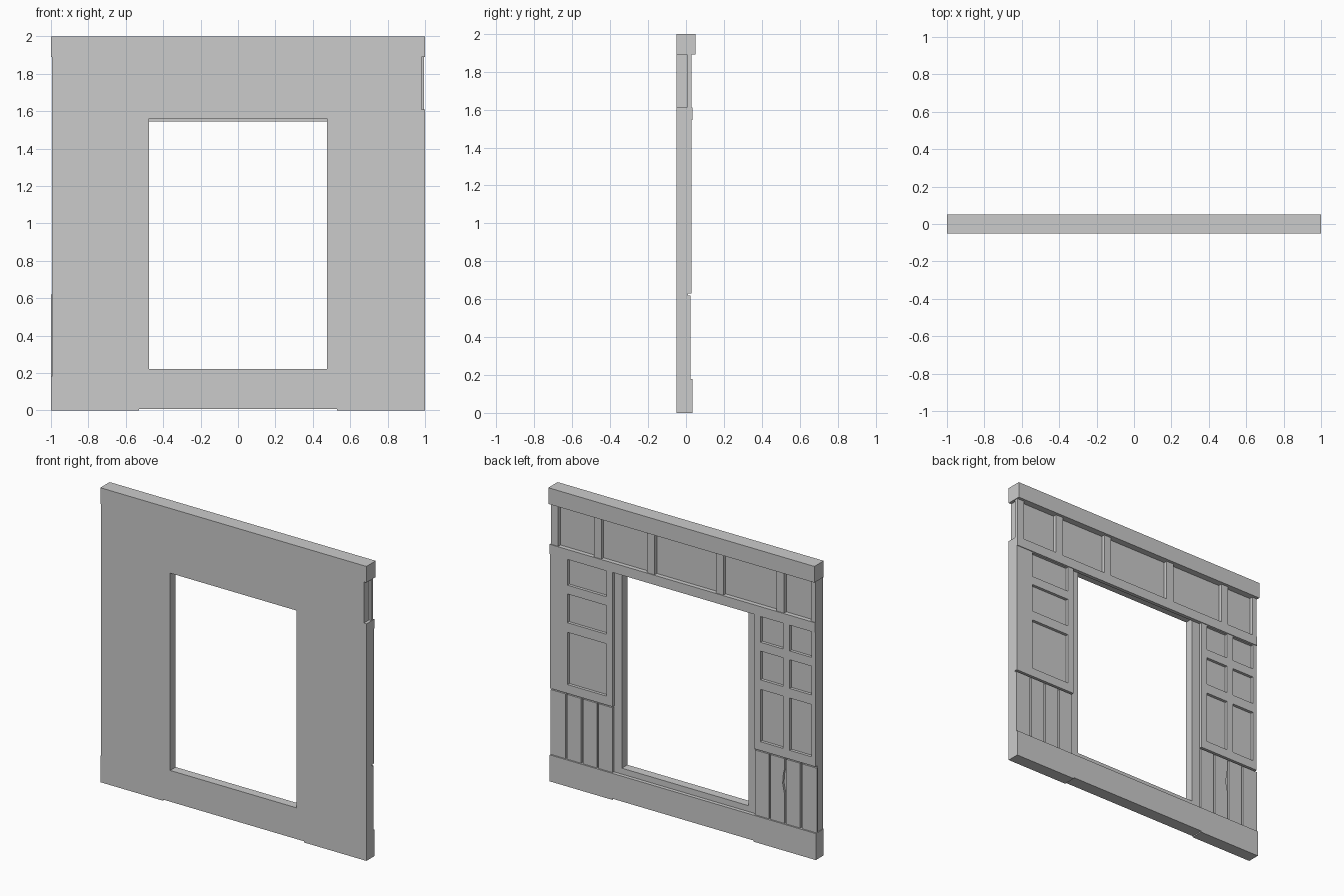
import bpy, bmesh

if "Cube" in bpy.data.objects:
    bpy.data.objects.remove(bpy.data.objects["Cube"])

FRONT = -0.05    # flat outer face
FLOOR = 0.01     # bottom of panel recesses and grooves
FACE = 0.03      # face of the panelled framing


def finish(name, bm, y0, y1):
    """Thicken flat faces lying in the y0 plane up to y1 and make an object."""
    bmesh.ops.dissolve_limit(bm, angle_limit=0.01, verts=bm.verts[:], edges=bm.edges[:])
    out = bmesh.ops.extrude_face_region(bm, geom=bm.faces[:], use_keep_orig=True)
    moved = [g for g in out["geom"] if isinstance(g, bmesh.types.BMVert)]
    bmesh.ops.translate(bm, verts=moved, vec=(0, y1 - y0, 0))
    bmesh.ops.recalc_face_normals(bm, faces=bm.faces[:])
    mesh = bpy.data.meshes.new(name)
    bm.to_mesh(mesh)
    bm.free()
    obj = bpy.data.objects.new(name, mesh)
    bpy.context.collection.objects.link(obj)
    return obj


def profile(name, pts, y0, y1):
    """Extrude an (x, z) outline from y0 to y1."""
    bm = bmesh.new()
    bm.faces.new([bm.verts.new((x, y0, z)) for x, z in pts])
    return finish(name, bm, y0, y1)


def box(name, x0, x1, z0, z1, y0, y1):
    return profile(name, [(x0, z0), (x1, z0), (x1, z1), (x0, z1)], y0, y1)


def pierced(name, x0, x1, z0, z1, holes, y0, y1):
    """Rectangular plate with rectangular holes (hx0, hx1, hz0, hz1)."""
    xs = sorted({x0, x1, *[v for h in holes for v in h[:2]]})
    zs = sorted({z0, z1, *[v for h in holes for v in h[2:]]})
    bm = bmesh.new()
    grid = [[bm.verts.new((x, y0, z)) for z in zs] for x in xs]
    for i in range(len(xs) - 1):
        for j in range(len(zs) - 1):
            cx, cz = (xs[i] + xs[i + 1]) / 2, (zs[j] + zs[j + 1]) / 2
            if not any(a < cx < b and c < cz < d for a, b, c, d in holes):
                bm.faces.new((grid[i][j], grid[i + 1][j],
                              grid[i + 1][j + 1], grid[i][j + 1]))
    loose = [v for v in bm.verts if not v.link_faces]
    bmesh.ops.delete(bm, geom=loose, context='VERTS')
    return finish(name, bm, y0, y1)


# Backing wall with the window opening
pierced("wall_core", -0.995, 1.0, 0.18, 1.61,
        [(-0.475, 0.475, 0.22, 1.56)], FRONT, FLOOR)

# Baseboard, slightly raised off the ground in the middle
profile("baseboard", [(-1, 0), (-0.53, 0), (-0.53, 0.008), (0.53, 0.008),
                      (0.53, 0), (1, 0), (1, 0.18), (-1, 0.18)], FRONT, 0.035)

# Top rail and the trim under the frieze
box("top_rail", -1, 1, 1.89, 2.0, FRONT, 0.05)
box("frieze_trim", -0.995, 1, 1.545, 1.61, FLOOR, 0.035)

# Frieze: recessed back with upright stiles
box("frieze_back", -0.995, 0.98, 1.61, 1.89, FRONT, 0.005)
for i, (a, b) in enumerate([(0.94, 0.995), (0.615, 0.672), (0.215, 0.272),
                            (-0.302, -0.247), (-0.757, -0.702), (-0.995, -0.96)]):
    box(f"frieze_stile_{i}", a, b, 1.61, 1.89, 0.005, FACE)

# Panelled framing either side of the window
rows = [(0.69, 1.045), (1.11, 1.305), (1.365, 1.54)]
pierced("panel_frame_single", 0.53, 1.0, 0.63, 1.545,
        [(0.575, 0.87, a, b) for a, b in rows], FLOOR, FACE)
pierced("panel_frame_double", -0.995, -0.535, 0.63, 1.545,
        [(x0, x1, a, b) for a, b in rows
         for x0, x1 in ((-0.75, -0.58), (-0.965, -0.80))], FLOOR, FACE)

# Wainscot boards with narrow gaps between them
for side in (-1, 1):
    for i in range(4):
        a = 0.535 + i * 0.1175
        b = min(a + 0.105, 1.0) if i < 3 else 1.0
        x0, x1 = sorted((side * a, side * b))
        pts = [(x0, 0.18), (x1, 0.18), (x1, 0.62), (x0, 0.62)]
        if side < 0 and i == 1:
            # chipped edge on one board
            pts += [(x0, 0.55), (x0 + 0.008, 0.52), (x0 + 0.014, 0.45), (x0, 0.38)]
        profile(f"wainscot_board_{'left' if side < 0 else 'right'}_{i}",
                pts, FLOOR, 0.025)
